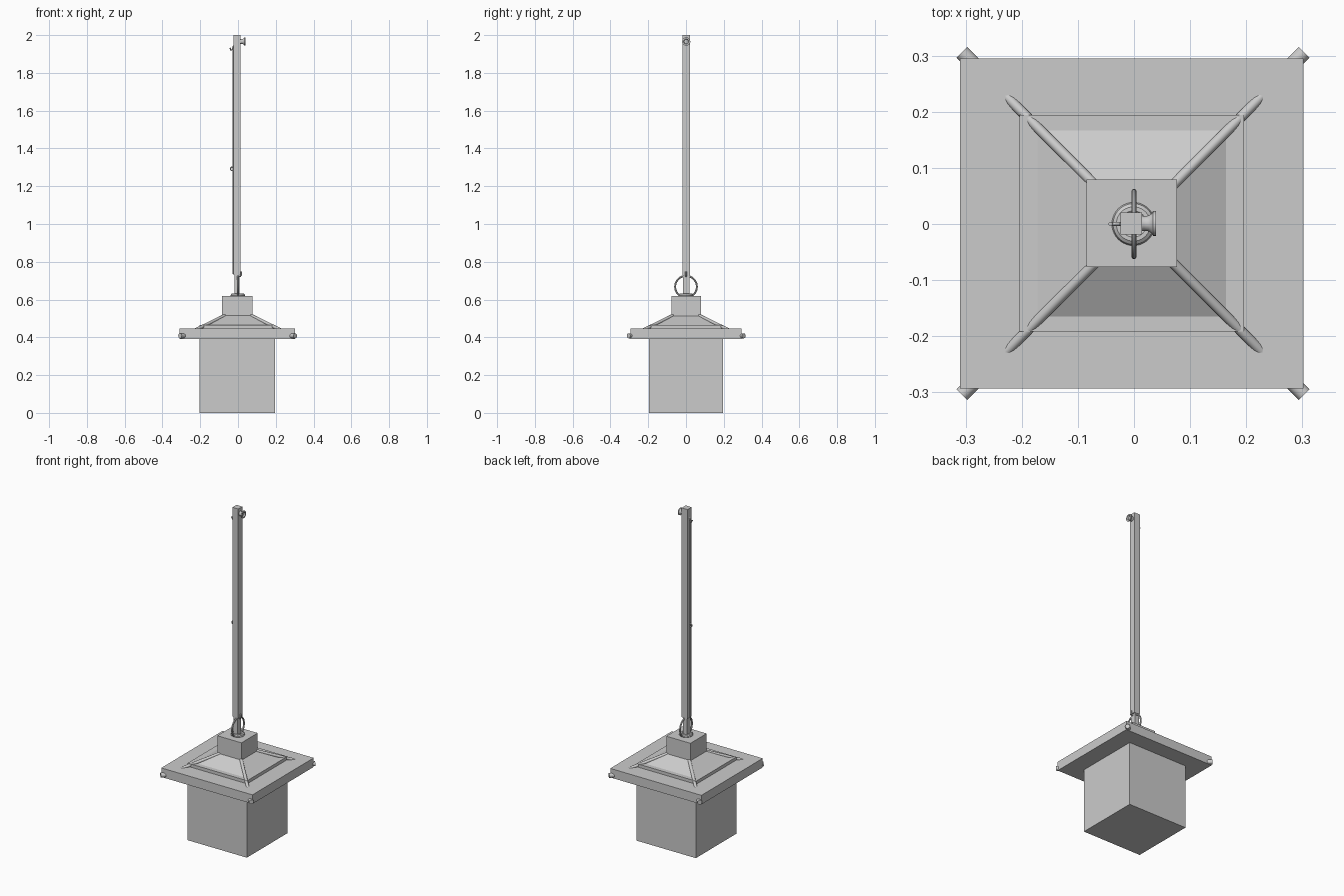
import bpy, bmesh, math
from mathutils import Vector

if "Cube" in bpy.data.objects:
    bpy.data.objects.remove(bpy.data.objects["Cube"])

CX, CY = -0.004, 0.001


def mesh_object(name, bm, smooth=False):
    bmesh.ops.recalc_face_normals(bm, faces=bm.faces)
    me = bpy.data.meshes.new(name)
    bm.to_mesh(me)
    bm.free()
    ob = bpy.data.objects.new(name, me)
    bpy.context.collection.objects.link(ob)
    if smooth:
        bpy.context.view_layer.objects.active = ob
        ob.select_set(True)
        bpy.ops.object.shade_smooth_by_angle(angle=math.radians(40))
        ob.select_set(False)
    return ob


def block(name, hx, hy, z0, z1, taper=1.0, cx=CX, cy=CY):
    """Box with half sizes hx, hy; the top is scaled by taper."""
    bm = bmesh.new()
    bmesh.ops.create_cube(bm, size=2)
    for v in bm.verts:
        top = v.co.z > 0
        s = taper if top else 1
        v.co = (cx + v.co.x * hx * s, cy + v.co.y * hy * s, z1 if top else z0)
    return mesh_object(name, bm)


def rod(name, a, b, r, sides=12):
    a, b = Vector(a), Vector(b)
    bm = bmesh.new()
    bmesh.ops.create_cone(bm, cap_ends=True, segments=sides, radius1=r, radius2=r,
                          depth=(b - a).length)
    rot = (b - a).to_track_quat('Z', 'Y').to_matrix()
    for v in bm.verts:
        v.co = rot @ v.co + (a + b) / 2
    return mesh_object(name, bm, True)


def torus(name, loc, R, r, rot=(0, 0, 0), n=40, m=10):
    bpy.ops.mesh.primitive_torus_add(location=loc, rotation=rot, major_radius=R,
                                     minor_radius=r, major_segments=n, minor_segments=m)
    ob = bpy.context.object
    ob.name = name
    bpy.ops.object.shade_smooth_by_angle()


def wire(name, pts, r):
    cu = bpy.data.curves.new(name, 'CURVE')
    cu.dimensions = '3D'
    cu.bevel_depth, cu.bevel_resolution, cu.use_fill_caps = r, 2, True
    sp = cu.splines.new('POLY')
    sp.points.add(len(pts) - 1)
    for p, c in zip(sp.points, pts):
        p.co = (*c, 1)
    bpy.context.collection.objects.link(bpy.data.objects.new(name, cu))


# lantern body, wide brim and stepped roof
block("lantern_box", 0.2, 0.196, 0, 0.40)
block("brim", 0.306, 0.294, 0.392, 0.447)
block("roof_base", 0.2, 0.193, 0.44, 0.466)
block("roof_slope", 0.168, 0.166, 0.466, 0.515, 0.47)
block("roof_cap", 0.081, 0.078, 0.50, 0.62)

# hip ribs and corner pegs
for sx in (-1, 1):
    for sy in (-1, 1):
        rod("hip_rib", (sx * 0.07, sy * 0.07, 0.515), (sx * 0.228, sy * 0.228, 0.438), 0.009)
        rod("corner_peg", (sx * 0.27 + CX / 2, sy * 0.27 + CY, 0.408),
            (sx * 0.305 + CX / 2, sy * 0.305 + CY, 0.408), 0.0135)

# collar and hanging ring
torus("collar", (-0.001, 0, 0.622), 0.027, 0.0115)
torus("hanging_ring", (0, 0, 0.668), 0.0575, 0.005, (0, math.pi / 2, 0))

# post with narrower foot
block("post", 0.0195, 0.0195, 0.73, 2.0, 1, -0.005, 0.001)
block("post_foot", 0.0135, 0.018, 0.615, 0.735, 1, -0.005, 0.001)
wire("ring_hook", [(0.0, 0, 0.722), (0.012, 0, 0.722), (0.018, 0, 0.732), (0.018, 0, 0.748)], 0.004)

# flared spool with a dished end on the post top
profile = [(0.0, 0.01), (0.015, 0.01), (0.013, 0.018), (0.014, 0.026), (0.018, 0.032),
           (0.022, 0.034), (0.022, 0.039), (0.014, 0.039), (0.011, 0.031), (0.0, 0.031)]
bm = bmesh.new()
vs = [bm.verts.new((x, r, 0)) for r, x in profile]
es = [bm.edges.new(p) for p in zip(vs, vs[1:])]
bmesh.ops.spin(bm, geom=vs + es, cent=(0, 0, 0), axis=(1, 0, 0), angle=math.tau, steps=24)
bmesh.ops.remove_doubles(bm, verts=bm.verts, dist=1e-5)
for v in bm.verts:
    v.co += Vector((0, 0.001, 1.966))
mesh_object("spool", bm, True)

# tie cord down the left side with cleat hook and eyelet
wire("cord", [(-0.026, 0, 1.93), (-0.026, 0, 0.735)], 0.003)
wire("cleat_hook", [(-0.022, 0, 1.945), (-0.03, 0, 1.925), (-0.037, 0, 1.92), (-0.042, 0, 1.932)], 0.004)
torus("eyelet", (-0.031, 0, 1.292), 0.009, 0.0035, (math.pi / 2, 0, 0), 20, 8)
